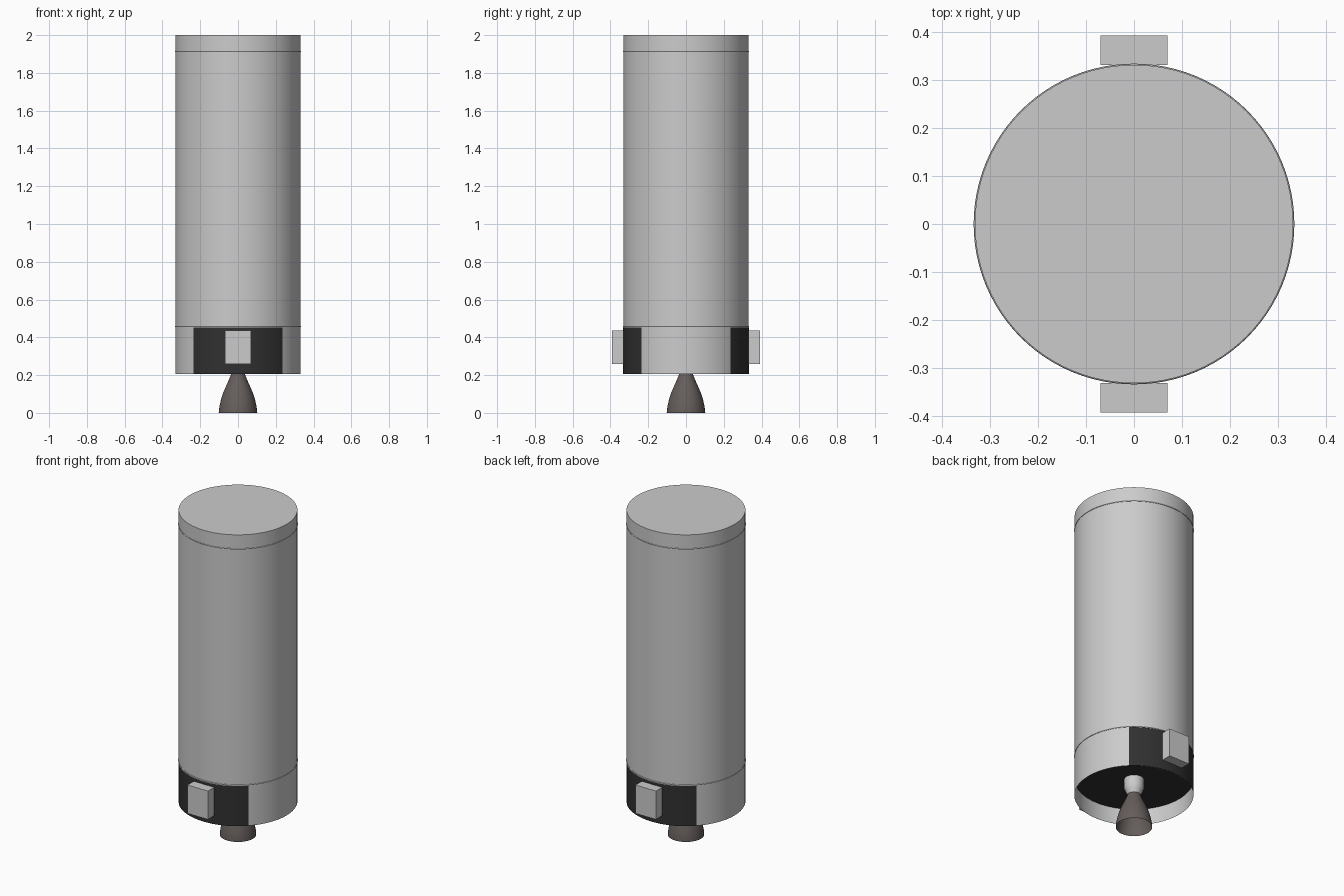
import bpy, math
from math import radians, cos, sin

if "Cube" in bpy.data.objects:
    bpy.data.objects.remove(bpy.data.objects["Cube"])

R = 0.332          # body radius
BASE = 0.205       # bottom rim of the skirt


def material(name, rgb):
    m = bpy.data.materials.new(name)
    m.diffuse_color = (*rgb, 1)
    m.use_nodes = True
    m.node_tree.nodes["Principled BSDF"].inputs["Base Color"].default_value = m.diffuse_color
    return m


dark = material("dark_panel", (0.03, 0.03, 0.03))
bronze = material("nozzle_metal", (0.13, 0.11, 0.105))


def lathe(name, profile, mat=None, n=96, start=0, sweep=360):
    """Revolve (radius, z) points around z; partial sweeps stay open."""
    full = sweep == 360
    cols = n if full else n + 1
    k = len(profile)
    verts = []
    for i in range(cols):
        a = radians(start + sweep * i / n)
        verts += [(r * cos(a), r * sin(a), z) for r, z in profile]
    faces = []
    for i in range(n):
        j = (i + 1) % cols
        for p in range(k - 1):
            faces.append((i * k + p, j * k + p, j * k + p + 1, i * k + p + 1))
    me = bpy.data.meshes.new(name)
    me.from_pydata(verts, [], faces)
    ob = bpy.data.objects.new(name, me)
    bpy.context.collection.objects.link(ob)
    return finish(ob, mat)


def finish(ob, mat=None):
    bpy.ops.object.select_all(action='DESELECT')
    ob.select_set(True)
    bpy.context.view_layer.objects.active = ob
    bpy.ops.object.shade_smooth_by_angle(angle=radians(30))
    if mat:
        ob.data.materials.append(mat)
    return ob


def disc(name, radius, z, mat=None):
    bpy.ops.mesh.primitive_circle_add(vertices=96, radius=radius,
                                      fill_type='NGON', location=(0, 0, z))
    ob = bpy.context.object
    ob.name = name
    if mat:
        ob.data.materials.append(mat)
    return ob


# Main tube with its open skirt, top cap and recessed bulkhead
lathe("body_shell", [(R, BASE), (R, 0.455), (R, 1.915), (R, 2.0)])
disc("top_cap", R, 2.0)
disc("engine_bulkhead", R - 0.001, 0.305, dark)

# Thin joint rings
for name, z in (("lower_joint_ring", 0.457), ("upper_joint_ring", 1.913)):
    bpy.ops.mesh.primitive_torus_add(major_radius=R - 0.001, minor_radius=0.0035,
                                     major_segments=96, minor_segments=8,
                                     location=(0, 0, z))
    ring = bpy.context.object
    ring.name = name
    finish(ring)

# Dark quarter panels and equipment boxes, front and back
for side, sign in (("front", -1), ("back", 1)):
    lathe(side + "_dark_panel", [(R + 0.0015, BASE), (R + 0.0015, 0.452)], dark,
          n=24, start=90 * sign - 45, sweep=90)
    bpy.ops.mesh.primitive_cube_add(size=1, location=(0, sign * 0.3625, 0.3475))
    box = bpy.context.object
    box.name = side + "_equipment_box"
    box.scale = (0.14, 0.061, 0.175)

# Engine: combustion chamber and open bell
lathe("combustion_chamber", [(0.055, 0.306), (0.055, 0.25), (0.05, 0.235),
                             (0.036, 0.207)], n=48)
lathe("nozzle_bell", [(0.036, 0.207), (0.046, 0.18), (0.062, 0.145), (0.077, 0.11),
                      (0.089, 0.075), (0.097, 0.04), (0.101, 0.015), (0.102, 0)],
      bronze, n=64)
